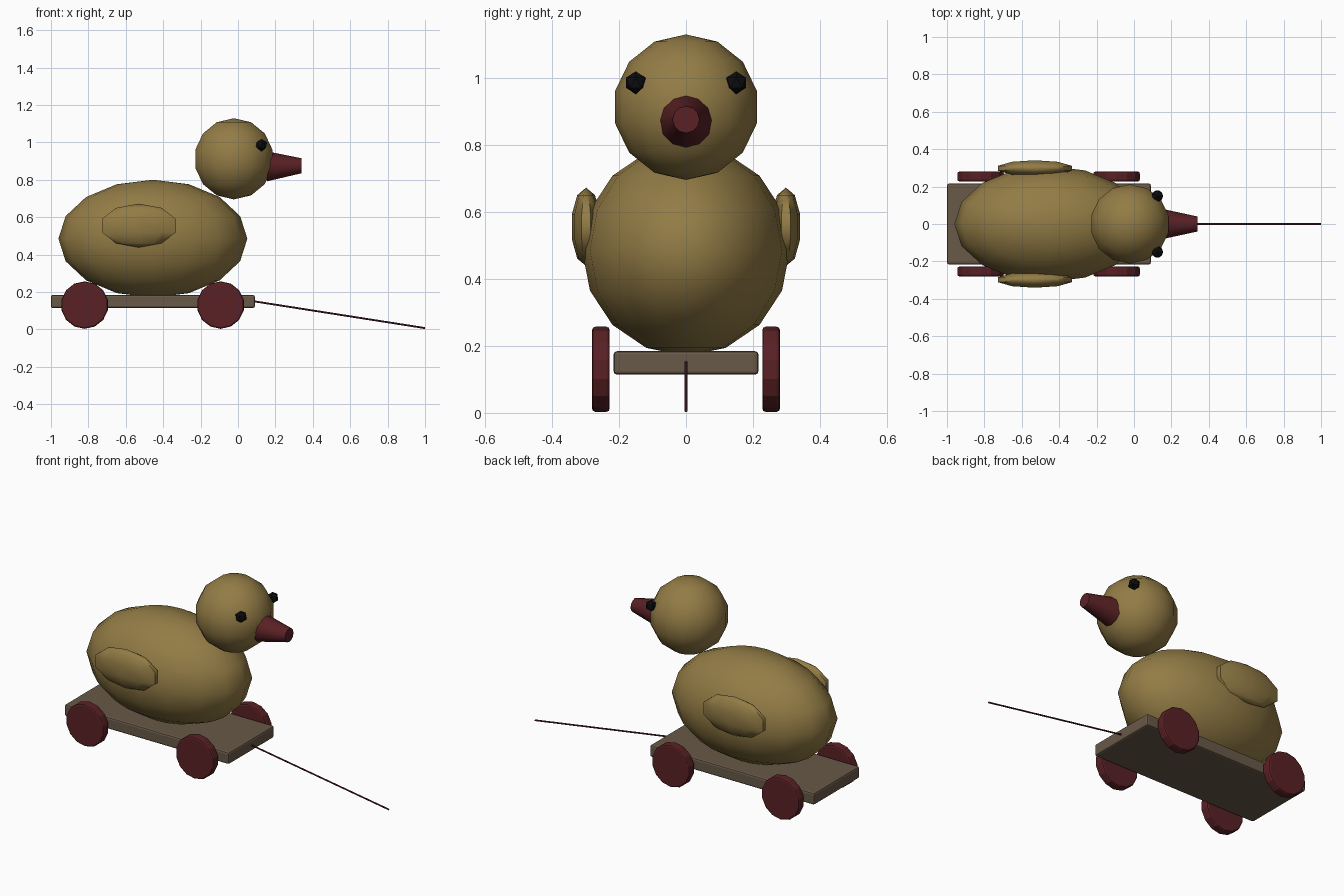
import bpy
import math
from mathutils import Vector

if "Cube" in bpy.data.objects:
    bpy.data.objects.remove(bpy.data.objects["Cube"], do_unlink=True)


def material(name, rgb):
    mat = bpy.data.materials.new(name)
    mat.use_nodes = True
    mat.diffuse_color = (*rgb, 1)
    bsdf = next(n for n in mat.node_tree.nodes if n.type == "BSDF_PRINCIPLED")
    bsdf.inputs["Base Color"].default_value = (*rgb, 1)
    return mat


YELLOW = material("duck yellow", (0.29, 0.20, 0.06))
WOOD = material("wood brown", (0.14, 0.10, 0.065))
RED = material("dark red", (0.10, 0.015, 0.018))
BLACK = material("eye black", (0.004, 0.004, 0.005))


def finish(name, mat, scale=(1, 1, 1), smooth=None, bevel=0):
    ob = bpy.context.object
    ob.name = name
    ob.scale = scale
    ob.data.materials.append(mat)
    bpy.ops.object.transform_apply(location=False, rotation=True, scale=True)
    if smooth:
        bpy.ops.object.shade_smooth_by_angle(angle=math.radians(smooth))
    if bevel:
        mod = ob.modifiers.new("Bevel", "BEVEL")
        mod.width = bevel
        mod.segments = 2
        mod.limit_method = "ANGLE"
        mod.angle_limit = math.radians(40)
    return ob


def ball(name, mat, loc, radii, rings):
    bpy.ops.mesh.primitive_uv_sphere_add(segments=2 * rings, ring_count=rings,
                                         radius=1, location=loc)
    return finish(name, mat, radii, smooth=60)


def rod(name, mat, start, end, r1, r2, sides, **options):
    a, b = Vector(start), Vector(end)
    bpy.ops.mesh.primitive_cone_add(
        vertices=sides, radius1=r1, radius2=r2, depth=(b - a).length,
        location=(a + b) / 2,
        rotation=(b - a).to_track_quat("Z", "Y").to_euler())
    return finish(name, mat, **options)


# Body and head
ball("body", YELLOW, (-0.455, 0, 0.485), (0.505, 0.31, 0.315), 8)
ball("head", YELLOW, (-0.022, 0, 0.912), (0.217, 0.217, 0.217), 7)

# Beak
rod("beak", RED, (0.155, 0, 0.872), (0.34, 0, 0.875), 0.08, 0.04, 12, smooth=35)

# Wings and eyes on both sides
for side, label in ((1, "left"), (-1, "right")):
    ball(label + "_wing", YELLOW, (-0.53, side * 0.298, 0.555),
         (0.218, 0.045, 0.117), 5)
    bpy.ops.mesh.primitive_ico_sphere_add(subdivisions=1, radius=0.034,
                                          location=(0.125, side * 0.15, 0.985))
    finish(label + "_eye", BLACK)

# Wheeled board
bpy.ops.mesh.primitive_cube_add(size=1, location=(-0.455, 0, 0.149))
finish("board", WOOD, (1.09, 0.432, 0.07), bevel=0.01)

for side, label in ((1, "left"), (-1, "right")):
    for x, place in ((-0.82, "rear"), (-0.093, "front")):
        bpy.ops.mesh.primitive_cylinder_add(
            vertices=14, radius=0.127, depth=0.053,
            location=(x, side * 0.254, 0.13), rotation=(math.pi / 2, 0, 0))
        finish(f"{place}_{label}_wheel", RED, bevel=0.01)

# Pull string
rod("pull_string", RED, (0.08, 0, 0.151), (1, 0, 0.007), 0.005, 0.005, 6)
